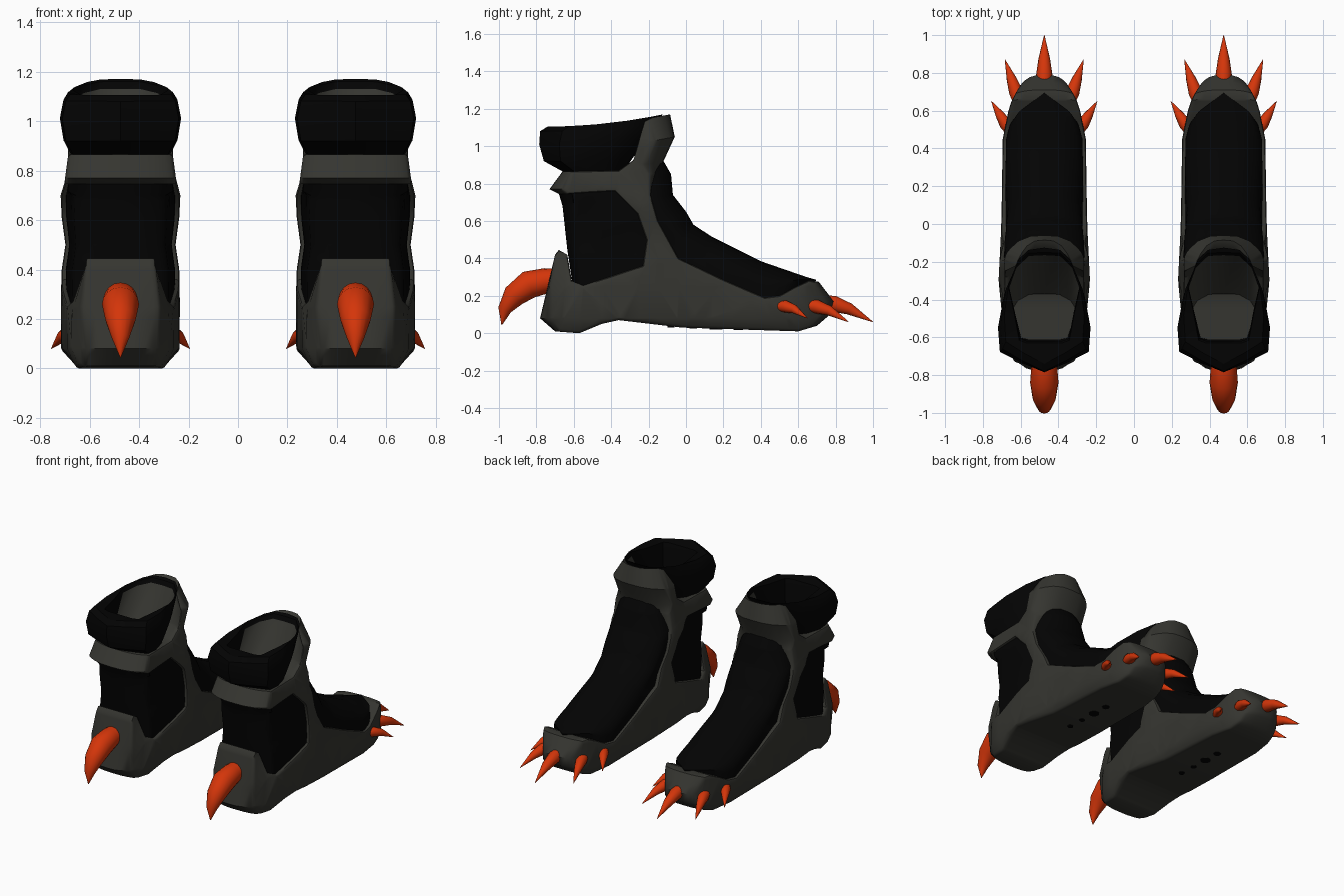
import bpy, bmesh, math
from mathutils import Vector

cube = bpy.data.objects.get("Cube")
if cube:
    bpy.data.objects.remove(cube, do_unlink=True)


def material(name, colour):
    mat = bpy.data.materials.new(name)
    mat.use_nodes = True
    mat.diffuse_color = colour
    shader = mat.node_tree.nodes["Principled BSDF"]
    shader.inputs["Base Color"].default_value = colour
    shader.inputs["Roughness"].default_value = 0.8
    return mat


GREY = material("dark_grey_shell", (0.036, 0.036, 0.03, 1))
BLACK = material("black_fabric", (0.001, 0.001, 0.001, 1))
ORANGE = material("orange_claw", (0.66, 0.036, 0.003, 1))
parts = []


def finish(name, bm, *materials):
    """Turn a bmesh into a smooth-shaded object with sharp creases."""
    bmesh.ops.recalc_face_normals(bm, faces=bm.faces)
    mesh = bpy.data.meshes.new(name)
    bm.to_mesh(mesh)
    bm.free()
    for mat in materials:
        mesh.materials.append(mat)
    obj = bpy.data.objects.new(name, mesh)
    bpy.context.collection.objects.link(obj)
    bpy.ops.object.select_all(action="DESELECT")
    obj.select_set(True)
    bpy.context.view_layer.objects.active = obj
    bpy.ops.object.shade_smooth_by_angle(angle=math.radians(35))
    parts.append(obj)


def bridge(bm, rings):
    """Skin consecutive rings of vertices; returns the faces of each band."""
    bands = []
    for low, high in zip(rings, rings[1:]):
        count = len(low)
        bands.append([bm.faces.new((low[i], low[(i + 1) % count],
                                    high[(i + 1) % count], high[i]))
                      for i in range(count)])
    return bands


def interpolate(table, value):
    for (a, low), (b, high) in zip(table, table[1:]):
        if value <= b:
            t = max(0, (value - a) / (b - a))
            return low + (high - low) * t
    return table[-1][1]


def ramp(value, start, end):
    return max(0, min(1, (value - start) / (end - start)))


FOOT_WIDTH = [(-0.8, 0.14), (-0.62, 0.21), (-0.3, 0.242), (0, 0.227),
              (0.45, 0.22), (0.6, 0.19), (0.72, 0.15), (0.8, 0.115)]
ANKLE_WIDTH = [(0.65, 0.24), (0.86, 0.212), (1.05, 0.21), (1.17, 0.14)]
WAIST = [(0.4, 1), (0.5, 0.94), (0.62, 1)]
SLAB = 0.22     # half width of a slab before it is shaped


def half_width(y, z):
    if z > 0.7:
        return interpolate(ANKLE_WIDTH, z)
    sole = 0.83 + 0.17 * ramp(z, 0, 0.08)
    return interpolate(FOOT_WIDTH, y) * interpolate(WAIST, z) * sole


def side_slab(name, profile, mat, bevel, shape):
    """Extrude a side profile across the boot, soften its rim, cut it into
    a grid and move every vertex with the shape rule."""
    bm = bmesh.new()
    sides = [[bm.verts.new((x, y, z)) for y, z in profile]
             for x in (-SLAB, SLAB)]
    bridge(bm, sides)
    caps = [bm.faces.new(side) for side in sides]
    bmesh.ops.recalc_face_normals(bm, faces=bm.faces)
    rim = [edge for cap in caps for edge in cap.edges]
    bmesh.ops.bevel(bm, geom=rim, offset=bevel, segments=2, profile=0.5,
                    affect="EDGES", clamp_overlap=True)
    bmesh.ops.triangulate(bm, faces=[f for f in bm.faces if len(f.verts) > 4])
    cuts = [("X", s * u * SLAB) for u in (0.35, 0.65, 0.85) for s in (-1, 1)]
    cuts += [("X", 0)] + [("Y", -0.75 + 0.1 * i) for i in range(16)]
    cuts += [("Z", z) for z in (0.08, 0.25, 0.4, 0.5, 0.61, 0.7, 0.86, 1.05)]
    for axis, place in cuts:
        normal = Vector([float(axis == a) for a in "XYZ"])
        bmesh.ops.bisect_plane(bm, geom=bm.verts[:] + bm.edges[:] + bm.faces[:],
                               dist=0.0005, plane_co=normal * place,
                               plane_no=normal)
    for vert in bm.verts:
        vert.co = shape(vert.co.x / SLAB, vert.co.y, vert.co.z)
    finish(name, bm, mat)


def shell_shape(u, y, z):
    bend = abs(u) ** 3
    width = half_width(y, z)
    if y < -0.6 and z < 0.5:             # heel counter narrows upwards
        width += (0.14 - width) * ramp(z, 0.22, 0.42)
    strap = ramp(y, -0.3, -0.12) * ramp(z, 0.78, 0.92)
    band = ramp(-y, 0.5, 0.73) * ramp(z, 0.6, 0.7)
    toe = ramp(y, 0.65, 0.8)
    heel = ramp(-y, 0.65, 0.78) * ramp(0.3 - z, 0, 0.2)
    return (u * width,
            y + bend * (0.07 * band + 0.06 * heel - 0.11 * strap - 0.05 * toe),
            z - 0.02 * bend * strap)


def body_shape(u, y, z):
    bend = abs(u) ** 3
    front = ramp(y, -0.4, -0.1) * ramp(z, 0.3, 0.7)
    back = ramp(-y, 0.5, 0.66)
    instep = ramp(y, -0.1, 0.1) * ramp(0.68 - y, 0, 0.2)
    tip = ramp(y, 0.5, 0.68)
    tongue = ramp(y, -0.3, -0.15) * ramp(z, 0.72, 0.92)
    return (u * (0.92 - 0.2 * tongue) * half_width(y, z),
            y + bend * (0.05 * back - 0.09 * front) - 0.11 * abs(u) * tip,
            z - 0.1 * bend * instep)


# Shell: sole, toe cap, instep edges, ankle strap and heel counter
side_slab("boot_shell", [
    (-0.68, 0.745), (-0.73, 0.77), (-0.66, 0.865), (-0.36, 0.87),
    (-0.26, 0.93), (-0.118, 1.155), (-0.085, 1.17), (-0.06, 1.05),
    (-0.12, 0.92), (-0.19, 0.74), (-0.15, 0.6), (-0.04, 0.4),
    (0.2, 0.285), (0.42, 0.19), (0.5, 0.2), (0.58, 0.245),
    (0.66, 0.282), (0.71, 0.275), (0.79, 0.17), (0.77, 0.1), (0.7, 0.04),
    (0.6, 0.01), (-0.02, 0.03), (-0.36, 0.07), (-0.45, 0.05), (-0.57, 0),
    (-0.7, 0.01), (-0.78, 0.08), (-0.7, 0.42), (-0.68, 0.445),
    (-0.635, 0.42), (-0.61, 0.28), (-0.55, 0.255), (-0.23, 0.36),
    (-0.21, 0.5), (-0.26, 0.64), (-0.38, 0.76)], GREY, 0.014, shell_shape)

# Fabric body that fills the instep and the ankle windows
side_slab("fabric_body", [
    (-0.69, 0.78), (-0.66, 0.68), (-0.635, 0.45), (-0.6, 0.22), (-0.5, 0.17),
    (0.5, 0.16), (0.68, 0.22), (0.695, 0.286), (0.64, 0.302), (0.4, 0.385),
    (0.14, 0.515), (0.04, 0.58), (0, 0.65), (-0.07, 0.74), (-0.08, 0.85),
    (-0.12, 0.92), (-0.35, 0.82)], BLACK, 0.02, body_shape)

# Padded collar: outer and opening outlines as (width, back to front)
outer = [(0, 0), (0.5, 0.09), (0.96, 0.19), (1, 0.42),
         (0.88, 0.7), (0.64, 0.9), (0.4, 0.98), (0, 1)]
opening = [(0, 0), (0.5, 0), (0.7, 0.03), (0.85, 0.35),
           (1, 0.62), (0.8, 0.85), (0.45, 0.99), (0, 1)]
# Rings: outline, back z, front z, half width, back y, front y
collar_rings = [(outer, 0.865, 0.865, 0.2, -0.66, -0.33),
                (outer, 0.92, 0.93, 0.23, -0.76, -0.29),
                (outer, 1.01, 1.02, 0.245, -0.785, -0.22),
                (outer, 1.08, 1.12, 0.23, -0.78, -0.155),
                (outer, 1.105, 1.17, 0.212, -0.74, -0.125),
                (opening, 1.1, 1.16, 0.19, -0.63, -0.15),
                (opening, 1.07, 1.13, 0.185, -0.62, -0.165),
                (opening, 0.86, 0.88, 0.175, -0.61, -0.37)]
bm = bmesh.new()
loops = []
for half, low, high, width, back, front in collar_rings:
    loop = half + [(-x, t) for x, t in reversed(half[1:-1])]
    loops.append([bm.verts.new((x * width, back + (front - back) * t,
                                low + (high - low) * t * t)) for x, t in loop])
for face in bridge(bm, loops)[-1]:
    face.material_index = int(face.calc_center_median().y > -0.4)
finish("padded_collar", bm, BLACK, GREY)


def claw(name, path, sides=12):
    """Tapered horn along a path of (x, y, z, radius)."""
    bm = bmesh.new()
    centres = [Vector(p[:3]) for p in path]
    rings = []
    for i, centre in enumerate(centres):
        ahead = centres[min(i + 1, len(path) - 1)] - centres[max(i - 1, 0)]
        across = ahead.cross(Vector((0, 0, 1))).normalized()
        up = across.cross(ahead).normalized()
        angles = [math.tau * k / sides for k in range(sides)]
        rings.append([bm.verts.new(centre + path[i][3] * (
            across * math.cos(a) + up * math.sin(a))) for a in angles])
    bridge(bm, rings)
    bm.faces.new(rings[0])
    bm.faces.new(rings[-1])
    finish(name, bm, ORANGE)


# Heel spur curving down
claw("heel_spur", [(0, -0.64, 0.285, 0.06), (0, -0.75, 0.28, 0.068),
                   (0, -0.84, 0.26, 0.075), (0, -0.92, 0.2, 0.062),
                   (0, -0.97, 0.125, 0.036), (0, -0.985, 0.045, 0.002)], 16)


# Toe claws: one in the middle and two mirrored pairs
def toe_claw(name, base, tip, radius):
    base, tip = Vector(base), Vector(tip)
    path = []
    for t, size in ((0, 0.8), (0.25, 1), (0.55, 0.72), (1, 0.03)):
        p = base.lerp(tip, t)
        path.append((p.x, p.y, p.z + 0.08 * t * (1 - t), radius * size))
    claw(name, path)


toe_claw("middle_toe_claw", (0, 0.72, 0.17), (0, 1, 0.06), 0.043)
for side, label in ((1, "outer"), (-1, "inner")):
    toe_claw(label + "_toe_claw", (side * 0.13, 0.64, 0.15),
             (side * 0.208, 0.87, 0.06), 0.037)
    toe_claw(label + "_side_claw", (side * 0.18, 0.49, 0.145),
             (side * 0.28, 0.65, 0.08), 0.033)

# Dark studs along the middle of the sole
bm = bmesh.new()
for y, radius in ((-0.08, 0.018), (0.04, 0.02), (0.16, 0.034), (0.28, 0.024)):
    disc = bmesh.ops.create_cone(bm, cap_ends=True, segments=12, depth=0.009,
                                 radius1=radius, radius2=radius)
    bmesh.ops.translate(bm, verts=disc["verts"],
                        vec=(0, y, 0.031 - 0.036 * y))
finish("sole_studs", bm, BLACK)

# Stand the boots side by side
for obj in list(parts):
    twin = obj.copy()
    bpy.context.collection.objects.link(twin)
    twin.name = "right_" + obj.name
    obj.name = "left_" + obj.name
    obj.location.x, twin.location.x = 0.475, -0.475
